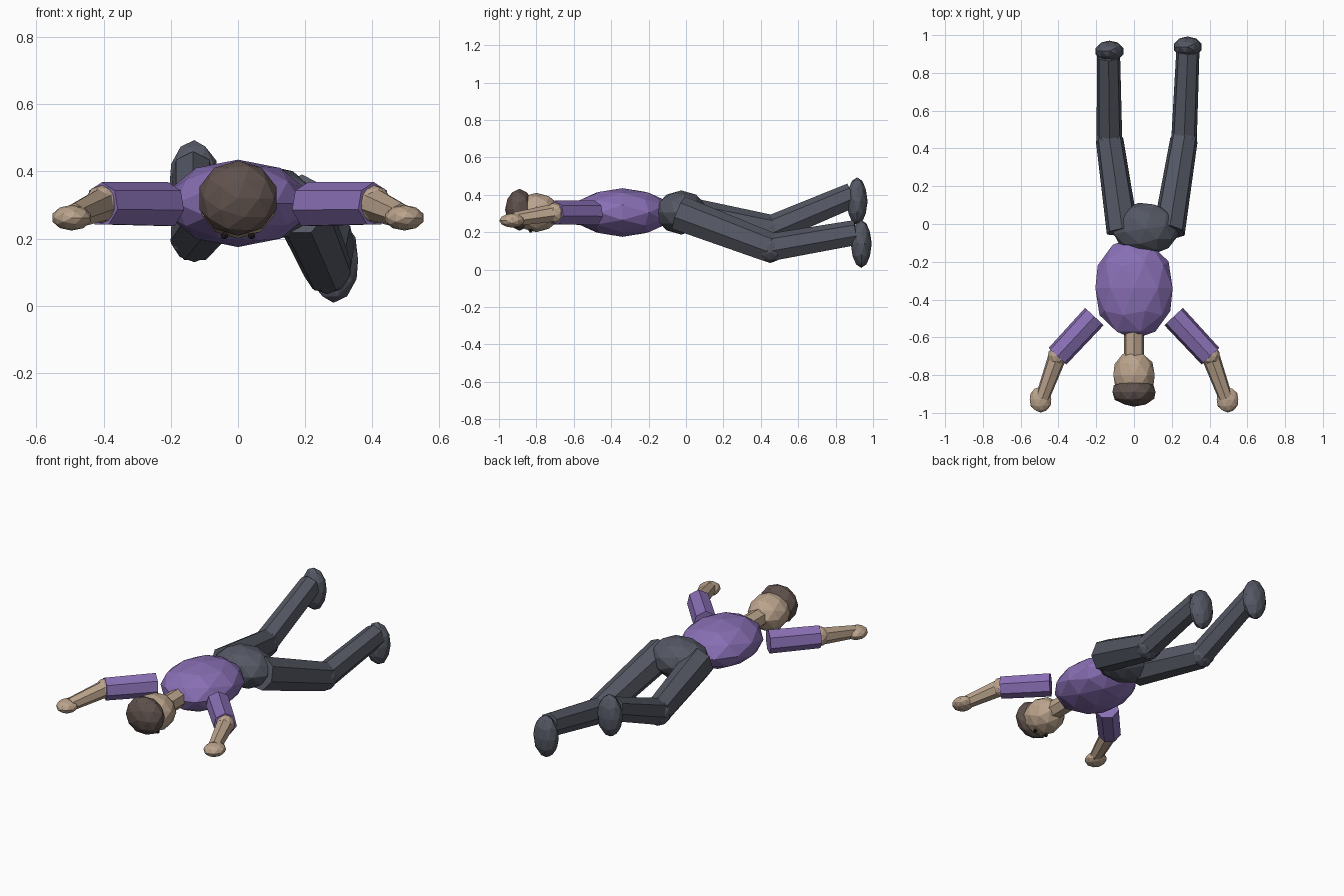
import bpy
import bmesh
from mathutils import Vector, Matrix

cube = bpy.data.objects.get("Cube")
if cube:
    bpy.data.objects.remove(cube)


def material(name, color):
    m = bpy.data.materials.new(name)
    m.use_nodes = True
    m.diffuse_color = (*color, 1)
    bsdf = next(n for n in m.node_tree.nodes if n.type == 'BSDF_PRINCIPLED')
    bsdf.inputs["Base Color"].default_value = (*color, 1)
    return m


purple = material("purple_cloth", (0.25, 0.16, 0.46))
slate = material("slate_cloth", (0.09, 0.098, 0.127))
skin = material("skin", (0.50, 0.37, 0.265))
brown = material("brown_hair", (0.115, 0.083, 0.073))
dark = material("dark_eye", (0.02, 0.016, 0.015))


def finish(name, bm, mat):
    bmesh.ops.recalc_face_normals(bm, faces=bm.faces)
    mesh = bpy.data.meshes.new(name)
    bm.to_mesh(mesh)
    bm.free()
    mesh.materials.append(mat)
    obj = bpy.data.objects.new(name, mesh)
    bpy.context.collection.objects.link(obj)
    return obj


def blob(name, center, radii, mat, axis=(0, -1, 0), detail=2):
    """Faceted ellipsoid with its pole along the given axis."""
    bm = bmesh.new()
    turn = Vector(axis).to_track_quat('Z', 'Y').to_matrix().to_4x4()
    bmesh.ops.create_icosphere(bm, subdivisions=detail, radius=1, matrix=turn)
    bmesh.ops.transform(bm, matrix=Matrix.Translation(center) @ Matrix.Diagonal((*radii, 1)),
                        verts=bm.verts)
    return finish(name, bm, mat)


def limb(name, start, end, r1, r2, mat, squash=1.0):
    """Tapered seven-sided tube between two points."""
    a, b = Vector(start), Vector(end)
    bm = bmesh.new()
    place = (Matrix.Translation((a + b) / 2)
             @ (b - a).to_track_quat('Z', 'Y').to_matrix().to_4x4()
             @ Matrix.Diagonal((squash, 1, 1, 1)))
    bmesh.ops.create_cone(bm, cap_ends=True, segments=7, radius1=r1, radius2=r2,
                          depth=(b - a).length, matrix=place)
    return finish(name, bm, mat)


# Body
blob("torso", (0, -0.34, 0.305), (0.215, 0.27, 0.13), purple)
blob("pelvis", (0.06, -0.025, 0.305), (0.18, 0.14, 0.118), slate, (0.2, -1, 0))

# Head, facing down
limb("neck", (0, -0.56, 0.305), (0, -0.72, 0.305), 0.055, 0.055, skin)
blob("head", (0, -0.80, 0.305), (0.115, 0.13, 0.105), skin)
blob("hair", (0, -0.89, 0.32), (0.12, 0.077, 0.112), brown)

for side, s in (("left", 1), ("right", -1)):
    blob(side + "_eye", (s * 0.04, -0.83, 0.209), (0.012, 0.012, 0.012), dark, detail=1)

    # Arm
    elbow = (s * 0.405, -0.70, 0.302)
    limb(side + "_upper_arm", (s * 0.21, -0.49, 0.3), elbow, 0.069, 0.066, purple)
    blob(side + "_elbow", elbow, (0.053, 0.053, 0.057), skin)
    limb(side + "_forearm", elbow, (s * 0.485, -0.92, 0.268), 0.05, 0.038, skin)
    blob(side + "_hand", (s * 0.495, -0.93, 0.262), (0.06, 0.068, 0.038), skin)

# Legs: hip, knee, ankle and foot centre for each side
legs = {
    "left": ((0.185, -0.04, 0.30), (0.265, 0.45, 0.115), (0.285, 0.91, 0.195), (0.284, 0.937, 0.137)),
    "right": ((-0.06, -0.04, 0.30), (-0.13, 0.45, 0.21), (-0.135, 0.89, 0.395), (-0.13, 0.915, 0.365)),
}
for side, (hip, knee, ankle, foot) in legs.items():
    limb(side + "_thigh", hip, knee, 0.097, 0.083, slate, 0.9)
    blob(side + "_knee", knee, (0.073, 0.077, 0.08), slate)
    limb(side + "_shin", knee, ankle, 0.077, 0.07, slate, 0.9)
    blob(side + "_foot", foot, (0.077, 0.056, 0.128), slate, (0, 0, 1))
